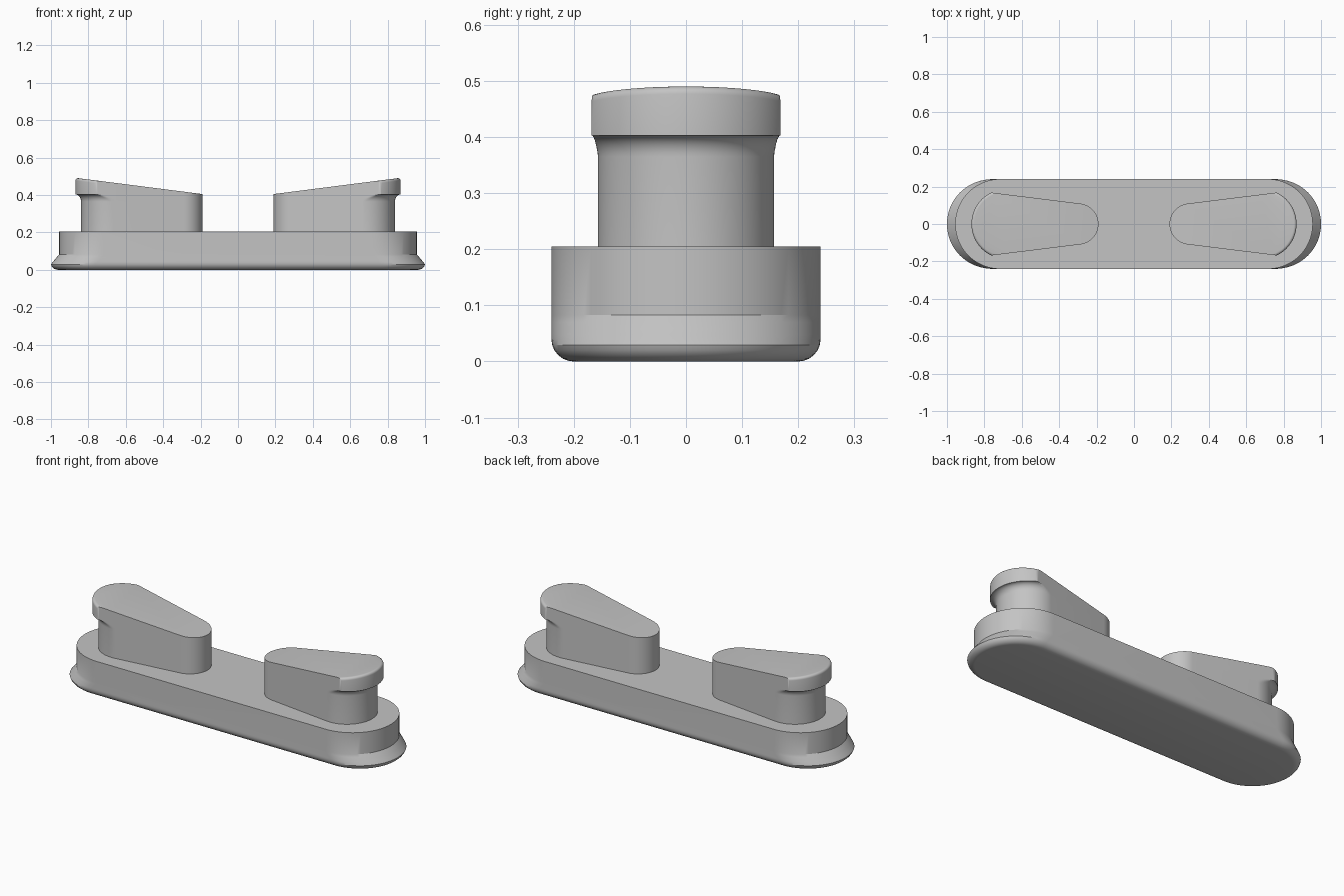
import bpy, bmesh, math

if "Cube" in bpy.data.objects:
    bpy.data.objects.remove(bpy.data.objects["Cube"])

grey = bpy.data.materials.new("plain grey")
grey.diffuse_color = (0.55, 0.55, 0.55, 1)
grey.use_nodes = True
grey.node_tree.nodes["Principled BSDF"].inputs["Base Color"].default_value = grey.diffuse_color


def loft(name, rings):
    """Skin a stack of equal-length closed rings and cap both ends."""
    bm = bmesh.new()
    loops = [[bm.verts.new(p) for p in ring] for ring in rings]
    n = len(loops[0])
    for a, b in zip(loops, loops[1:]):
        for i in range(n):
            j = (i + 1) % n
            bm.faces.new((a[i], a[j], b[j], b[i]))
    bm.faces.new(loops[0][::-1])
    bm.faces.new(loops[-1])
    bmesh.ops.remove_doubles(bm, verts=bm.verts, dist=1e-5)
    bmesh.ops.recalc_face_normals(bm, faces=bm.faces)
    mesh = bpy.data.meshes.new(name)
    bm.to_mesh(mesh)
    bm.free()
    mesh.materials.append(grey)
    ob = bpy.data.objects.new(name, mesh)
    bpy.context.collection.objects.link(ob)
    bpy.ops.object.select_all(action='DESELECT')
    ob.select_set(True)
    bpy.context.view_layer.objects.active = ob
    bpy.ops.object.shade_smooth_by_angle(angle=math.radians(28))
    return ob


# Base: long rounded bar with a flared foot at each end
def stadium(z, tip, r, steps=40):
    cx = tip - r
    pts = []
    for side in (1, -1):
        for k in range(steps + 1):
            a = -math.pi / 2 + math.pi * k / steps
            pts.append((side * (cx + r * math.cos(a)), side * r * math.sin(a), z))
    return pts


base_rings = []
for k in range(7):                       # rounded lower edge
    a = math.pi / 2 * k / 6
    r = 0.20 + 0.04 * math.sin(a)
    base_rings.append((0.04 * (1 - math.cos(a)), min(1.0, 0.962 + 0.04 * math.sin(a)), r))
base_rings[-1] = (0.04, 0.992, 0.24)
base_rings += [(0.048, 0.985, 0.24), (0.058, 0.977, 0.24), (0.07, 0.967, 0.24),
               (0.083, 0.956, 0.24), (0.205, 0.956, 0.24)]
loft("base", [stadium(*ring) for ring in base_rings])

# Horn: tapered post whose wide end carries an overhanging lip
NARROW_X, NARROW_R = 0.30, 0.11
WIDE_X, STEM_R, LIP_R = 0.682, 0.157, 0.187
TANGENT = math.pi / 2 + math.asin((STEM_R - NARROW_R) / (WIDE_X - NARROW_X))
CORNER = TANGENT - math.acos(STEM_R / LIP_R)
ROUND = 0.015


def top_z(x):
    return 0.405 + 0.128 * (x - 0.19)


angles = [CORNER * k / 24 for k in range(24)]
angles += [CORNER + (TANGENT - CORNER) * k / 20 for k in range(21)]


def horn_ring(radius, side, height):
    """Outline with the wide arc trimmed by the straight flanks."""
    half = []
    for a in angles:
        # the flank only limits directions that point towards it
        flank = STEM_R / max(0.1, math.cos(a - TANGENT))
        r = min(radius, flank)
        half.append((WIDE_X + r * math.cos(a), r * math.sin(a), r))
    for k in range(17):
        a = TANGENT + (math.pi - TANGENT) * k / 16
        half.append((NARROW_X + NARROW_R * math.cos(a), NARROW_R * math.sin(a), 0))
    full = half + [(x, -y, r) for x, y, r in half[-2:0:-1]]
    return [(side * x, y, height(x, r)) for x, y, r in full]


def rim_z(x, r):
    u = min(1, max(0, (r - LIP_R + ROUND) / ROUND))
    return top_z(x) - ROUND * (1 - math.sqrt(1 - u * u))


for side, name in ((-1, "left_horn"), (1, "right_horn")):
    rings = [horn_ring(STEM_R, side, lambda x, r: 0.2)]
    for k in range(9):                   # concave flare below the lip
        a = math.pi / 2 * k / 8
        rad = STEM_R + (LIP_R - STEM_R) * (1 - math.cos(a))
        z = 0.365 + 0.038 * math.sin(a)
        rings.append(horn_ring(rad, side, lambda x, r, z=z: z))
    for k in range(6):                   # rounded rim up to the sloping top
        rad = LIP_R - ROUND + ROUND * math.cos(math.pi / 2 * k / 5)
        rings.append(horn_ring(rad, side, rim_z))
    loft(name, rings)
